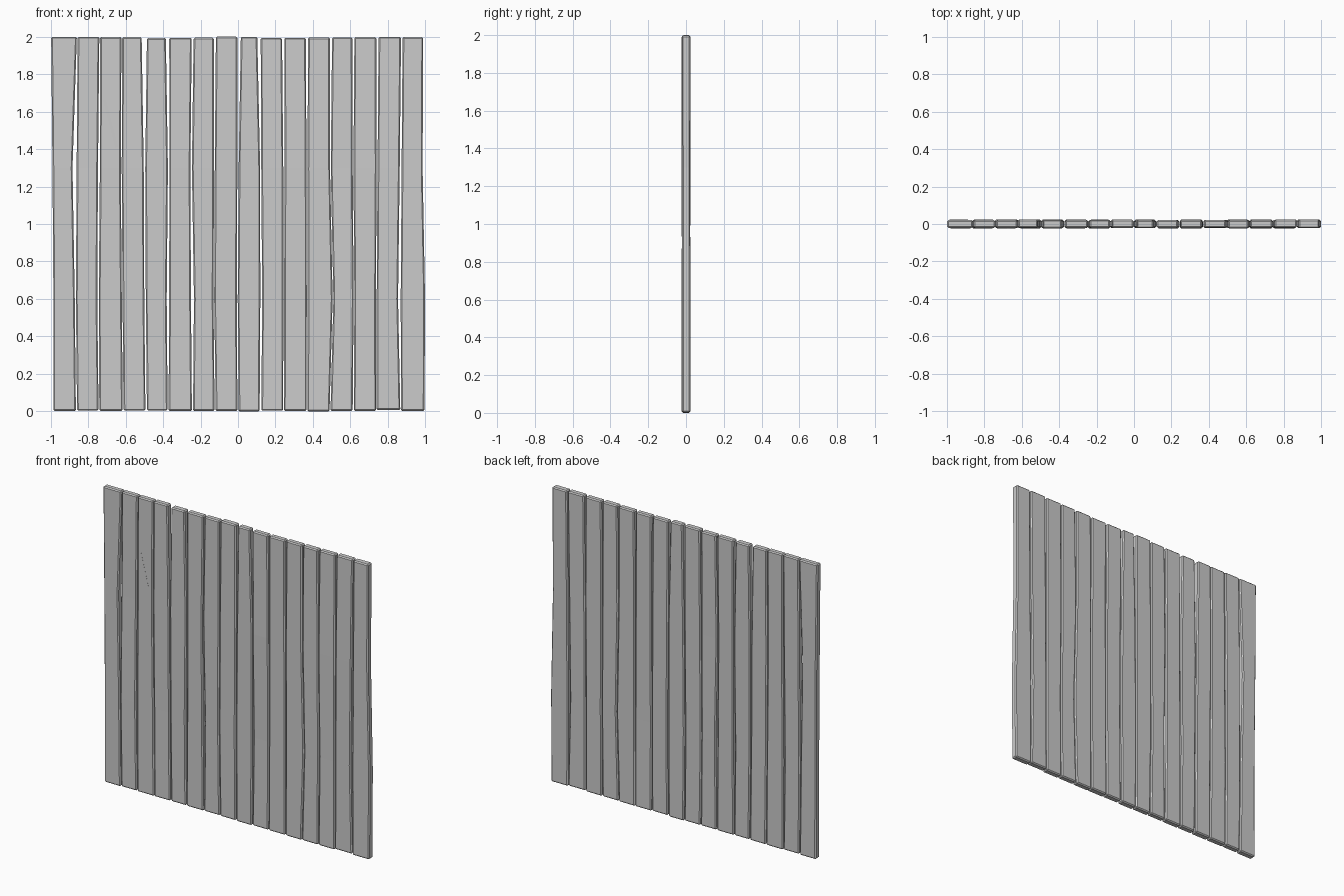
import bpy, bmesh, random
from mathutils import Vector

random.seed(4)
LEVELS = [0.0, 0.6, 1.3, 2.0]

# Centre x of each joint between planks at the four levels
CENTRES = [
    (-0.862, -0.868, -0.872, -0.858), (-0.742, -0.747, -0.742, -0.738),
    (-0.613, -0.618, -0.623, -0.620), (-0.490, -0.496, -0.499, -0.500),
    (-0.373, -0.374, -0.370, -0.376), (-0.243, -0.243, -0.250, -0.242),
    (-0.122, -0.129, -0.126, -0.123), (0.000, -0.004, 0.000, 0.006),
    (0.120, 0.124, 0.121, 0.112), (0.243, 0.244, 0.245, 0.241),
    (0.368, 0.369, 0.368, 0.368), (0.491, 0.507, 0.493, 0.496),
    (0.615, 0.619, 0.614, 0.616), (0.738, 0.738, 0.742, 0.744),
    (0.868, 0.861, 0.868, 0.874)]

# Gap width of each joint at the four levels
GAPS = [
    (.006, .006, .022, .004), (.004, .008, .010, .004), (.004, .004, .005, .004),
    (.008, .008, .008, .028), (.005, .013, .008, .018), (.006, .016, .008, .010),
    (.006, .004, .004, .010), (.006, .005, .007, .018), (.009, .010, .006, .018),
    (.004, .004, .007, .012), (.004, .004, .005, .012), (.005, .004, .004, .012),
    (.006, .004, .004, .010), (.002, .004, .005, .012), (.004, .014, .010, .008)]

LEFT_END = (-0.985, -0.985, -0.990, -0.997)
RIGHT_END = (0.995, 0.998, 0.985, 0.988)


def edge(joint, side):
    return [c + side * g / 2 for c, g in zip(CENTRES[joint], GAPS[joint])]


def plank(index, left, right):
    """Loft four slightly uneven rectangles into one board."""
    bm = bmesh.new()
    rings = []
    for i, z in enumerate(LEVELS):
        if i == 0:
            z = random.uniform(0.0, 0.008)
        if i == 3:
            z = random.uniform(1.992, 2.0)
        f = -0.0215 + random.uniform(-.002, .002)
        b = 0.0215 + random.uniform(-.002, .002)
        rings.append([bm.verts.new(p) for p in (
            (left[i], f, z), (right[i], f, z), (right[i], b, z), (left[i], b, z))])
    for lo, hi in zip(rings, rings[1:]):
        for k in range(4):
            n = (k + 1) % 4
            bm.faces.new((lo[k], lo[n], hi[n], hi[k]))
    bm.faces.new(rings[0][::-1])
    bm.faces.new(rings[-1])
    bmesh.ops.recalc_face_normals(bm, faces=bm.faces)
    me = bpy.data.meshes.new("plank")
    bm.to_mesh(me)
    bm.free()
    ob = bpy.data.objects.new(f"plank_{index + 1:02d}", me)
    bpy.context.collection.objects.link(ob)
    # Worn, chamfered edges
    mod = ob.modifiers.new("worn_edges", 'BEVEL')
    mod.width = 0.007
    mod.segments = 1
    mod.limit_method = 'ANGLE'
    mod.angle_limit = 0.7
    return ob


# Row of planks
planks = []
for i in range(16):
    left = LEFT_END if i == 0 else edge(i - 1, 1)
    right = RIGHT_END if i == 15 else edge(i, -1)
    planks.append(plank(i, left, right))

# Thin split in the face of the third plank
a, b = Vector((-0.712, -0.0235, 1.66)), Vector((-0.648, -0.0235, 1.41))
bpy.ops.mesh.primitive_cube_add(size=1, location=(a + b) / 2)
split = bpy.context.object
split.name = "split_cutter"
split.scale = (0.003, 0.012, (b - a).length)
split.rotation_euler = (b - a).to_track_quat('Z', 'Y').to_euler()
split.hide_render = True
split.hide_set(True)
cut = planks[2].modifiers.new("split", 'BOOLEAN')
cut.operation = 'DIFFERENCE'
cut.object = split
